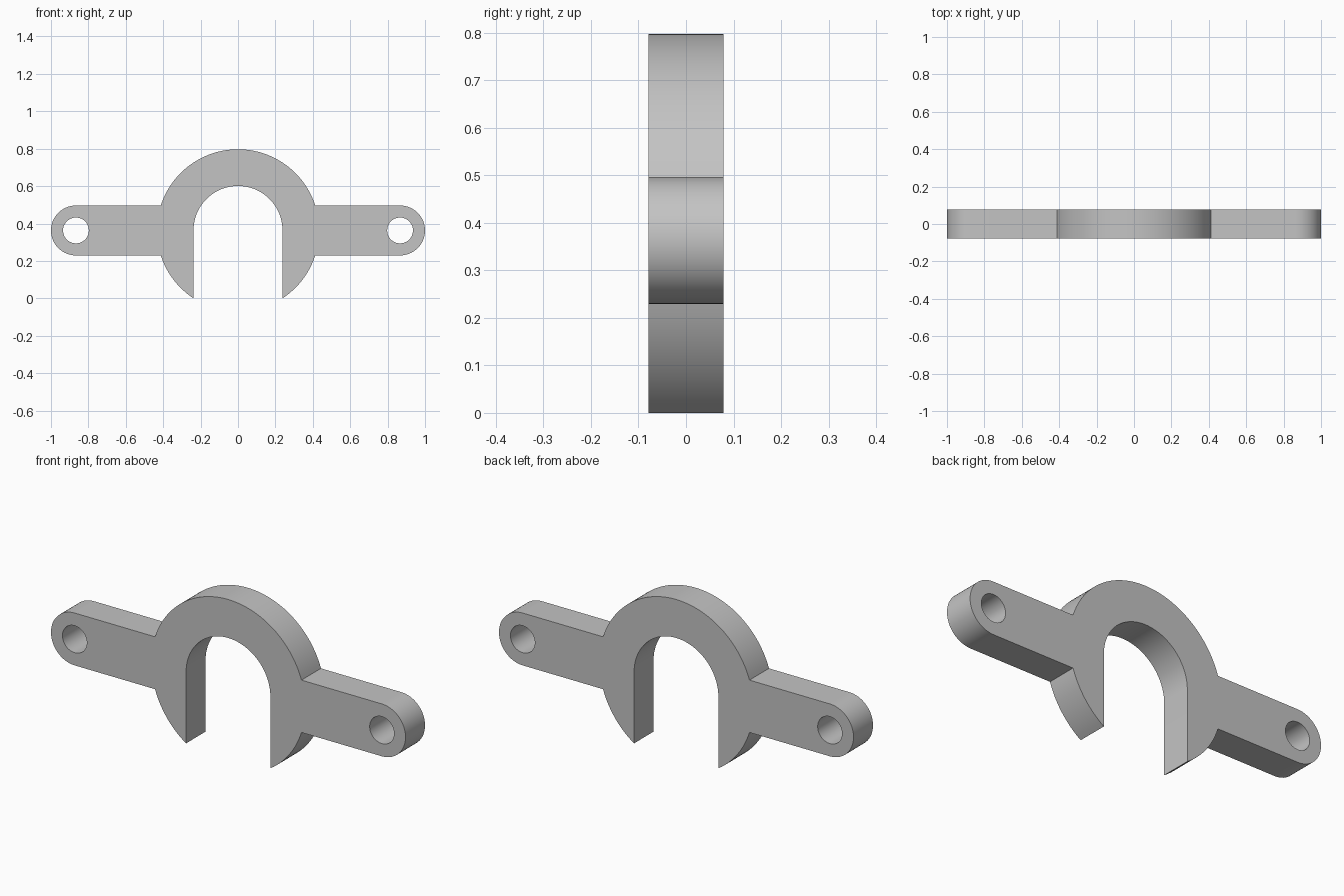
import bpy
import bmesh
from math import asin, cos, sin, pi

cube = bpy.data.objects.get("Cube")
if cube:
    bpy.data.objects.remove(cube, do_unlink=True)

AXIS_Z = 0.363          # shared centre height of ring, arms and holes
RING_R = 0.434
SLOT_R = 0.238
ARM_R = 0.1335
HOLE_R = 0.069
HOLE_X = 1 - ARM_R
THICKNESS = 0.157


def arc(cx, radius, start, end, steps):
    """Points (x, z) on an arc centred at height AXIS_Z."""
    angles = [start + (end - start) * i / steps for i in range(steps + 1)]
    return [(cx + radius * cos(a), AXIS_Z + radius * sin(a)) for a in angles]


# Outer outline of the +x half: lower ring, rounded arm, upper ring
arm_angle = asin(ARM_R / RING_R)
half = arc(0, RING_R, -asin(AXIS_Z / RING_R), -arm_angle, 12)
half += arc(HOLE_X, ARM_R, -pi / 2, pi / 2, 32)
half += arc(0, RING_R, arm_angle, pi / 2, 28)
mirrored = [(-x, z) for x, z in reversed(half[:-1])]

# Round-topped slot, open at the bottom, closes the outline
slot = arc(0, SLOT_R, pi, 0, 48)
outline = half + mirrored + slot
holes = [arc(side * HOLE_X, HOLE_R, 0, 2 * pi, 40)[:-1] for side in (-1, 1)]

# Fill the profile and extrude it through the thickness
bm = bmesh.new()
for loop in [outline] + holes:
    verts = [bm.verts.new((x, -THICKNESS / 2, z)) for x, z in loop]
    for a, b in zip(verts, verts[1:] + verts[:1]):
        bm.edges.new((a, b))
bmesh.ops.triangle_fill(bm, use_beauty=True, edges=bm.edges[:], normal=(0, -1, 0))
result = bmesh.ops.extrude_face_region(bm, geom=bm.faces[:], use_keep_orig=True)
moved = [g for g in result["geom"] if isinstance(g, bmesh.types.BMVert)]
bmesh.ops.translate(bm, vec=(0, THICKNESS, 0), verts=moved)
bmesh.ops.recalc_face_normals(bm, faces=bm.faces[:])

mesh = bpy.data.meshes.new("clamp_bracket")
bm.to_mesh(mesh)
bm.free()
bracket = bpy.data.objects.new("clamp_bracket", mesh)
bpy.context.collection.objects.link(bracket)

# Plain grey finish
grey = bpy.data.materials.new("plain grey")
grey.use_nodes = True
colour = (0.55, 0.55, 0.55, 1)
grey.diffuse_color = colour
grey.node_tree.nodes["Principled BSDF"].inputs["Base Color"].default_value = colour
mesh.materials.append(grey)

# Smooth curved walls, keep the rims sharp
bpy.ops.object.select_all(action="DESELECT")
bracket.select_set(True)
bpy.context.view_layer.objects.active = bracket
bpy.ops.object.shade_smooth_by_angle(angle=pi / 6)
